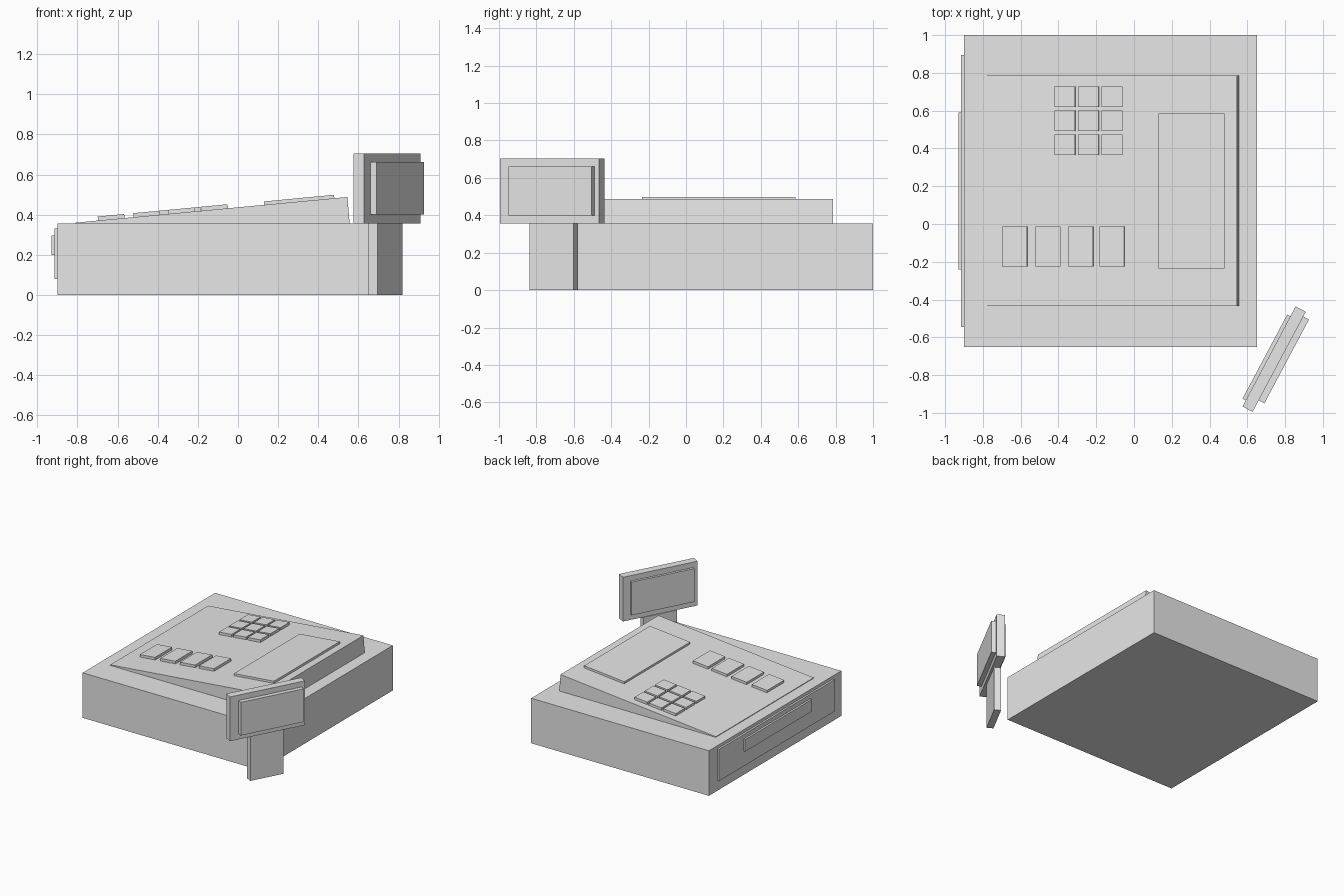
import bpy, bmesh
from math import atan, cos, sin, radians
from mathutils import Matrix, Vector

if "Cube" in bpy.data.objects:
    bpy.data.objects.remove(bpy.data.objects["Cube"], do_unlink=True)

grey = bpy.data.materials.new("light_grey")
grey.use_nodes = True
grey.diffuse_color = (0.8, 0.8, 0.8, 1)
grey.node_tree.nodes["Principled BSDF"].inputs["Base Color"].default_value = (0.8, 0.8, 0.8, 1)


def finish(name, bm):
    bmesh.ops.recalc_face_normals(bm, faces=bm.faces)
    mesh = bpy.data.meshes.new(name)
    bm.to_mesh(mesh)
    bm.free()
    mesh.materials.append(grey)
    obj = bpy.data.objects.new(name, mesh)
    bpy.context.collection.objects.link(obj)
    return obj


def box(name, x, y, z, frame=Matrix()):
    """Box spanning the given (low, high) ranges, placed in a local frame."""
    bm = bmesh.new()
    size = [r[1] - r[0] for r in (x, y, z)]
    mid = Vector([(r[0] + r[1]) / 2 for r in (x, y, z)])
    bmesh.ops.create_cube(bm, size=1, matrix=Matrix.Translation(mid) @ Matrix.Diagonal((*size, 1)))
    obj = finish(name, bm)
    obj.matrix_world = frame
    return obj


# Body with drawer front and handle on the low side
box("body", (-0.9, 0.65), (-0.65, 1), (0, 0.355))
box("drawer_front", (-0.915, -0.9), (-0.545, 0.895), (0.08, 0.33))
box("drawer_handle", (-0.93, -0.915), (-0.24, 0.59), (0.2, 0.295))

# Sloped console on top of the body
LOW = Vector((-0.81, 0, 0.36))
HIGH = Vector((0.545, 0, 0.488))
slope = atan((HIGH.z - LOW.z) / (HIGH.x - LOW.x))
bm = bmesh.new()
outline = [(LOW.x, 0.355), (LOW.x, LOW.z), (HIGH.x, HIGH.z), (0.556, 0.355)]
side = bm.faces.new([bm.verts.new((x, -0.435, z)) for x, z in outline])
ext = bmesh.ops.extrude_face_region(bm, geom=[side])
bmesh.ops.translate(bm, vec=(0, 1.22, 0),
                    verts=[v for v in ext["geom"] if isinstance(v, bmesh.types.BMVert)])
finish("sloped_console", bm)

# Everything on the slope uses a frame lying in its surface
slope_frame = Matrix.Translation(LOW) @ Matrix.Rotation(-slope, 4, "Y")


def slope_plate(name, x0, x1, y0, y1, height):
    along = [(x - LOW.x) / cos(slope) for x in (x0, x1)]
    box(name, along, (y0, y1), (-0.004, height), slope_frame)


slope_plate("card_pad", 0.13, 0.48, -0.235, 0.585, 0.017)

# Keypad of small keys and a row of larger ones
for row in range(3):
    for col in range(3):
        x, y = -0.42 + 0.125 * col, 0.365 + 0.127 * row
        slope_plate(f"small_key_{row}_{col}", x, x + 0.11, y, y + 0.11, 0.02)
for i, x in enumerate((-0.697, -0.52, -0.347, -0.182)):
    slope_plate(f"large_key_{i}", x, x + 0.132, -0.225, -0.012, 0.02)

# Customer display on a post, turned about the vertical
turn = Matrix.Translation((0.574, -0.966, 0)) @ Matrix.Rotation(radians(62), 4, "Z")
box("display_post", (0.17, 0.437), (-0.045, 0.006), (0, 0.357), turn)
box("display_panel", (0, 0.6), (-0.061, 0), (0.356, 0.705), turn)
box("outer_screen", (0.069, 0.572), (-0.095, -0.061), (0.4, 0.662), turn)
box("inner_screen", (0.037, 0.541), (0, 0.019), (0.4, 0.662), turn)
